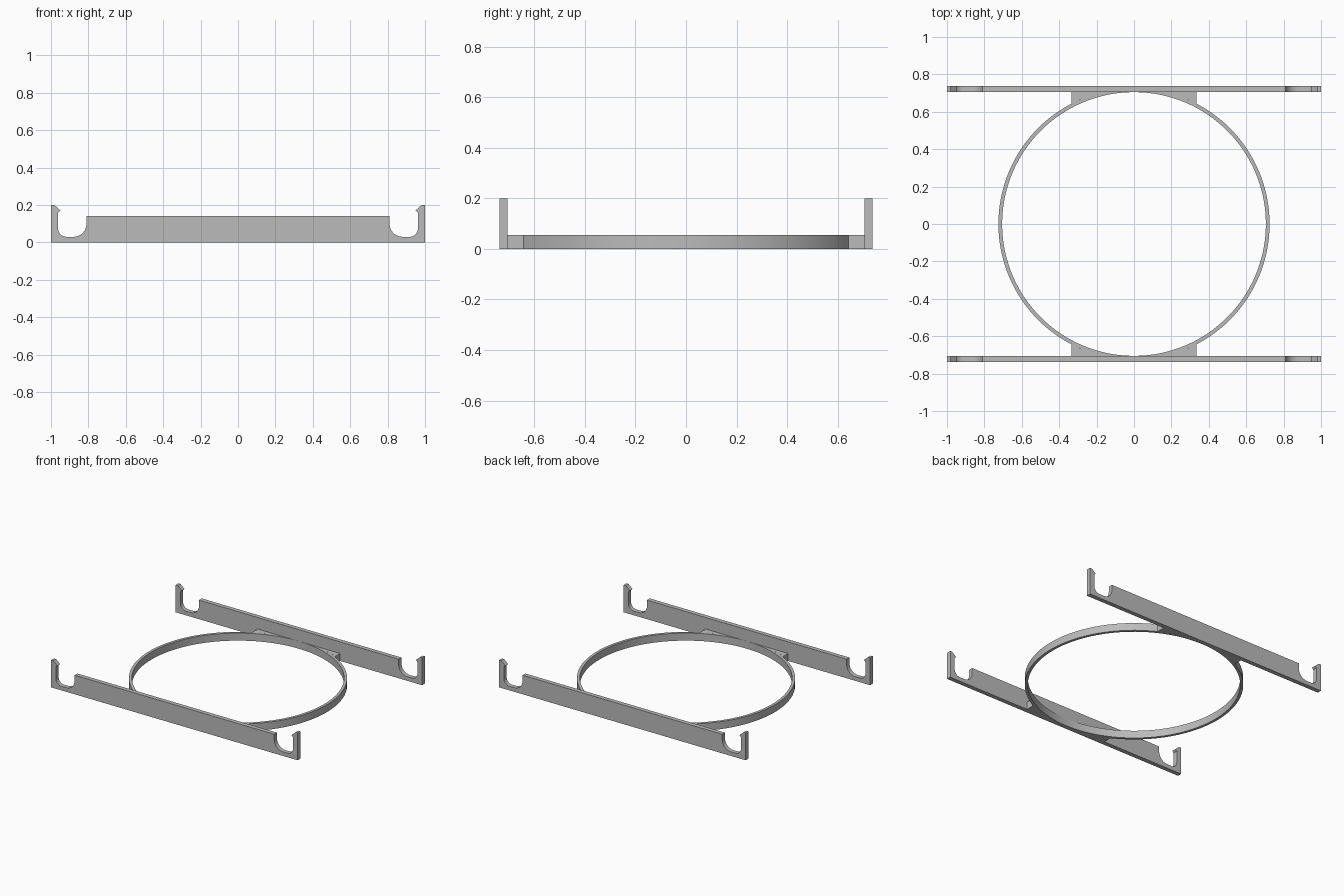
import bpy, bmesh, math

if "Cube" in bpy.data.objects:
    bpy.data.objects.remove(bpy.data.objects["Cube"])

grey = bpy.data.materials.new("light grey")
grey.diffuse_color = (0.5, 0.5, 0.5, 1)
grey.use_nodes = True
grey.node_tree.nodes["Principled BSDF"].inputs["Base Color"].default_value = grey.diffuse_color


def arc(cx, cy, r, a0, a1, n):
    """Points on a circular arc, angles in degrees."""
    angles = [math.radians(a0 + (a1 - a0) * i / n) for i in range(n + 1)]
    return [(cx + r * math.cos(a), cy + r * math.sin(a)) for a in angles]


def finish(name, bm):
    bmesh.ops.recalc_face_normals(bm, faces=bm.faces)
    mesh = bpy.data.meshes.new(name)
    bm.to_mesh(mesh)
    bm.free()
    mesh.materials.append(grey)
    obj = bpy.data.objects.new(name, mesh)
    bpy.context.collection.objects.link(obj)
    bpy.ops.object.select_all(action='DESELECT')
    obj.select_set(True)
    bpy.context.view_layer.objects.active = obj
    bpy.ops.object.shade_smooth_by_angle(angle=math.radians(30))
    return obj


def prism(name, points, offset):
    """Extrude a closed outline of 3D points by an offset vector."""
    bm = bmesh.new()
    face = bm.faces.new([bm.verts.new(p) for p in points])
    ext = bmesh.ops.extrude_face_region(bm, geom=[face])
    moved = [v for v in ext["geom"] if isinstance(v, bmesh.types.BMVert)]
    bmesh.ops.translate(bm, verts=moved, vec=offset)
    return finish(name, bm)


R_IN, R_OUT, RING_H = 0.705, 0.725, 0.055
RAIL_IN, RAIL_OUT = 0.705, 0.737

# Rail outline: right half from bottom, around the clip hook and its pocket
half = [(1.0, 0.0), (1.0, 0.2), (0.982, 0.2), (0.95, 0.172), (0.962, 0.16)]
half += arc(0.917, 0.075, 0.045, 0, -90, 10)
half += arc(0.88, 0.1, 0.07, -90, -180, 12)
half += [(0.81, 0.14)]
outline = half + [(-x, z) for x, z in reversed(half)]

for side, label in ((-1, "front"), (1, "back")):
    prism(label + "_rail", [(x, side * RAIL_IN, z) for x, z in outline],
          (0, side * (RAIL_OUT - RAIL_IN), 0))
    # Gussets filling the gap between ring and rail
    a_end = math.degrees(math.acos(0.335 / R_OUT))
    a_start = math.degrees(math.asin(RAIL_IN / R_OUT))
    plan = arc(0, 0, R_OUT, a_start, a_end, 10) + [(0.335, RAIL_IN)]
    for mx, hand in ((-1, "left"), (1, "right")):
        prism(f"{label}_{hand}_gusset",
              [(mx * x, side * y, 0) for x, y in plan], (0, 0, RING_H))

# Thin round hoop: rectangular section swept around the centre
bm = bmesh.new()
N = 128
section = [(R_IN, 0), (R_OUT, 0), (R_OUT, RING_H), (R_IN, RING_H)]
loops = [[bm.verts.new((r * math.cos(math.tau * i / N), r * math.sin(math.tau * i / N), z))
          for r, z in section] for i in range(N)]
for i in range(N):
    a, b = loops[i], loops[(i + 1) % N]
    for k in range(4):
        m = (k + 1) % 4
        bm.faces.new((a[k], b[k], b[m], a[m]))
finish("hoop", bm)
